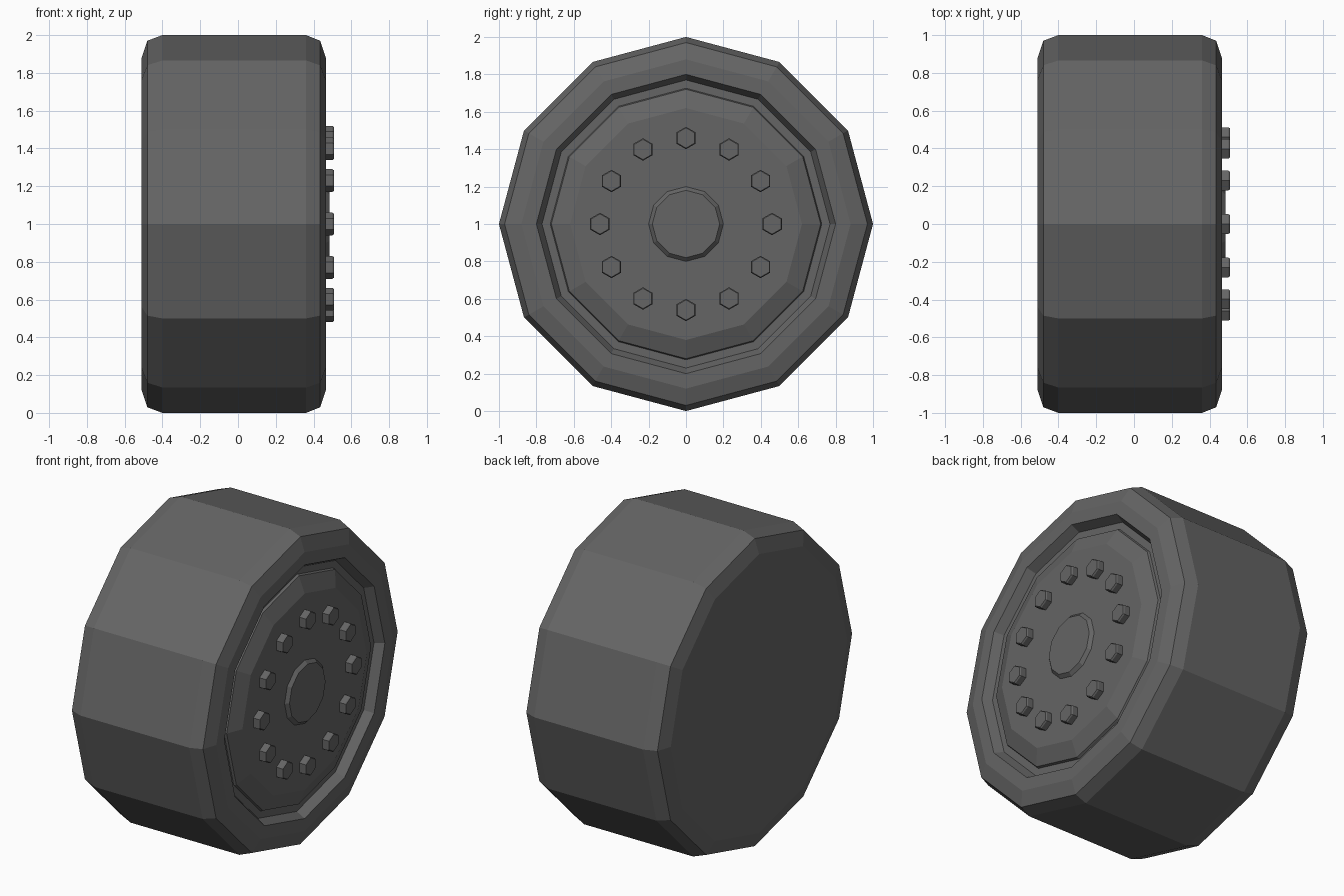
import bpy, bmesh, math
from math import pi, sin, cos

cube = bpy.data.objects.get("Cube")
if cube:
    bpy.data.objects.remove(cube, do_unlink=True)


def material(name, value):
    mat = bpy.data.materials.new(name)
    mat.use_nodes = True
    col = (value, value, value, 1)
    mat.diffuse_color = col
    mat.node_tree.nodes["Principled BSDF"].inputs["Base Color"].default_value = col
    return mat


rubber = material("dark grey", 0.13)


def lathe(name, profile, sides, y=0.0, z=1.0):
    """Spin (x, radius) points about an axis along x, capping both ends."""
    bm = bmesh.new()
    rings = []
    for x, r in profile:
        rings.append([bm.verts.new((x, y + r * sin(2 * pi * i / sides),
                                    z + r * cos(2 * pi * i / sides)))
                      for i in range(sides)])
    for a, b in zip(rings, rings[1:]):
        for i in range(sides):
            j = (i + 1) % sides
            bm.faces.new((a[i], a[j], b[j], b[i]))
    bm.faces.new(rings[0])
    bm.faces.new(rings[-1])
    bmesh.ops.recalc_face_normals(bm, faces=bm.faces)
    mesh = bpy.data.meshes.new(name)
    bm.to_mesh(mesh)
    bm.free()
    mesh.materials.append(rubber)
    obj = bpy.data.objects.new(name, mesh)
    bpy.context.collection.objects.link(obj)
    return obj


# Tyre with chamfered shoulders, closed back and a recess for the disc
lathe("tyre", [(-0.51, 0.88), (-0.48, 0.97), (-0.40, 1.0), (0.36, 1.0),
               (0.435, 0.97), (0.465, 0.88), (0.465, 0.80), (0.41, 0.77)], 12)

# Raised wheel disc with sloping edge
lathe("wheel_disc", [(0.40, 0.73), (0.425, 0.72), (0.465, 0.62)], 12)

# Hub cap
lathe("hub_cap", [(0.46, 0.205), (0.485, 0.18)], 12)

# Ring of hexagonal bolts
for k in range(12):
    a = k * pi / 6
    lathe(f"bolt_{k + 1}", [(0.45, 0.06), (0.50, 0.06), (0.508, 0.054)], 6,
          0.46 * sin(a), 1 + 0.46 * cos(a))
